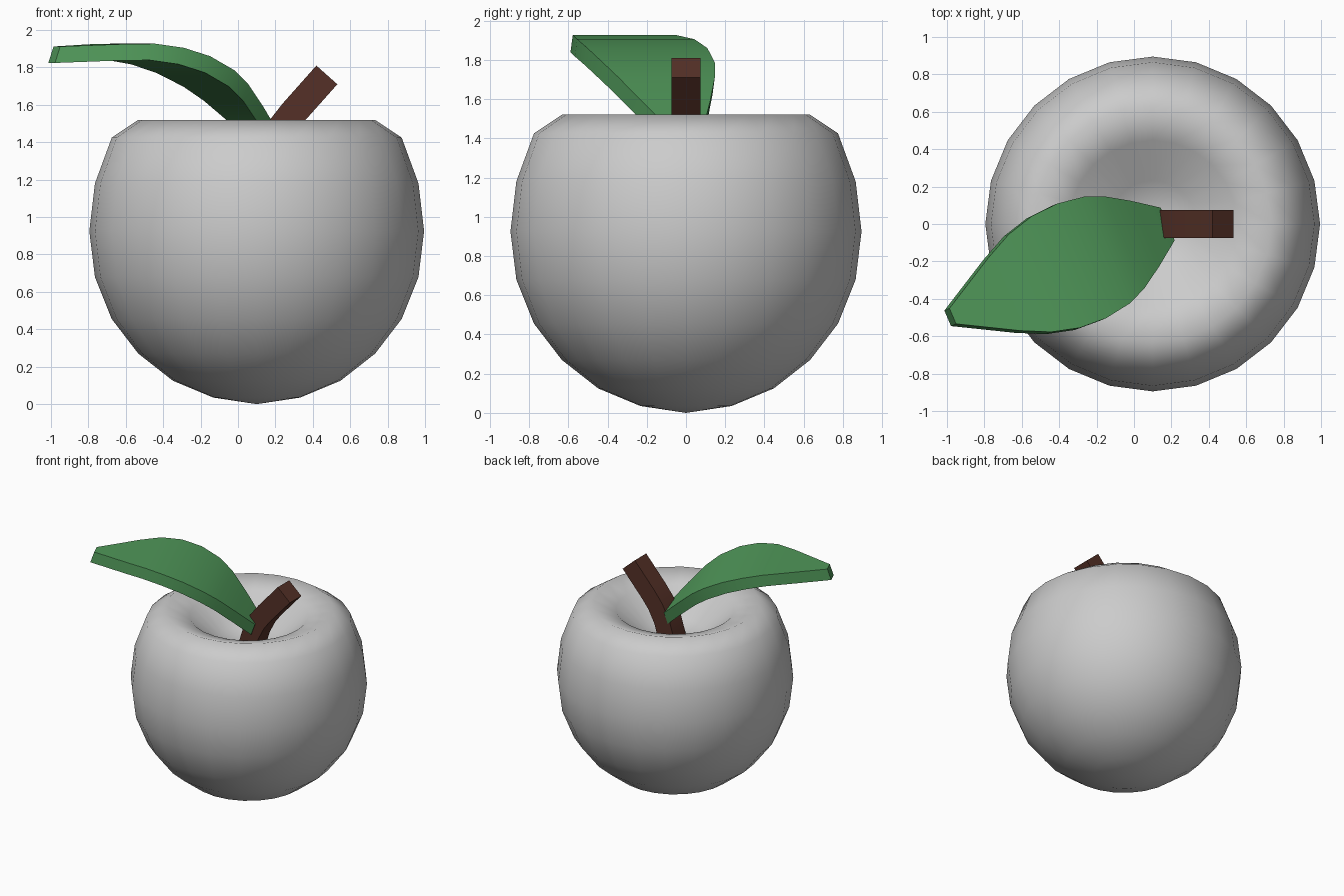
import bpy, bmesh, math
from mathutils import Vector

if "Cube" in bpy.data.objects:
    bpy.data.objects.remove(bpy.data.objects["Cube"])


def make_object(name, bm, angle, color=None):
    bmesh.ops.recalc_face_normals(bm, faces=bm.faces)
    mesh = bpy.data.meshes.new(name)
    bm.to_mesh(mesh)
    bm.free()
    obj = bpy.data.objects.new(name, mesh)
    bpy.context.collection.objects.link(obj)
    if color:
        mat = bpy.data.materials.new(name + "_color")
        mat.diffuse_color = color
        mat.use_nodes = True
        mat.node_tree.nodes["Principled BSDF"].inputs["Base Color"].default_value = mat.diffuse_color
        mesh.materials.append(mat)
    bpy.ops.object.select_all(action='DESELECT')
    obj.select_set(True)
    bpy.context.view_layer.objects.active = obj
    bpy.ops.object.shade_smooth_by_angle(angle=math.radians(angle))
    return obj


def loft(sections):
    """Closed solid bridging a list of four-cornered cross-sections."""
    bm = bmesh.new()
    rings = [[bm.verts.new(p) for p in sec] for sec in sections]
    for a, b in zip(rings, rings[1:]):
        for i in range(4):
            j = (i + 1) % 4
            bm.faces.new((a[i], a[j], b[j], b[i]))
    bm.faces.new(rings[0])
    bm.faces.new(rings[-1])
    return bm


# Fruit body: 24-sided lathe with a dimple on top
profile = [(0, 0.0), (0.232, 0.035), (0.448, 0.125), (0.633, 0.27),
           (0.775, 0.455), (0.865, 0.68), (0.895, 0.925), (0.865, 1.18),
           (0.775, 1.425), (0.633, 1.52), (0.448, 1.46), (0.232, 1.27),
           (0, 1.21)]
bm = bmesh.new()
verts = [bm.verts.new((0.1 + r, 0, z)) for r, z in profile]
edges = [bm.edges.new(pair) for pair in zip(verts, verts[1:])]
bmesh.ops.spin(bm, geom=verts + edges, cent=(0.1, 0, 0), axis=(0, 0, 1),
               angle=math.tau, steps=24, use_duplicate=False)
bmesh.ops.remove_doubles(bm, verts=bm.verts, dist=0.001)
make_object("fruit_body", bm, 80)

# Stem: square section swept along a bent path in the xz plane
path = [Vector((x, 0, z)) for x, z in
        [(0.11, 1.1), (0.13, 1.23), (0.17, 1.36), (0.23, 1.475),
         (0.297, 1.56), (0.475, 1.76)]]
half = 0.075
sections = []
for i, p in enumerate(path):
    d = (path[min(i + 1, len(path) - 1)] - path[max(i - 1, 0)]).normalized()
    n = Vector((-d.z, 0, d.x)) * half
    y = Vector((0, half, 0))
    sections.append([p + n + y, p + n - y, p - n - y, p - n + y])
make_object("stem", loft(sections), 35, (0.09, 0.03, 0.02, 1))

# Leaf: (distance along, half width, top height), thickened downwards
rows = [(0, 0.095, 1.45), (0.13, 0.19, 1.59), (0.25, 0.267, 1.71),
        (0.35, 0.31, 1.785), (0.5, 0.333, 1.86), (0.65, 0.325, 1.905),
        (0.8, 0.285, 1.927), (0.95, 0.213, 1.925), (1.25, 0.045, 1.912)]
along = Vector((-0.919, -0.394, 0))
across = Vector((-0.394, 0.919, 0))
under = along * 0.03 + Vector((0, 0, -0.088))
sections = []
for s, w, z in rows:
    mid = Vector((0.18, 0, z)) + along * s
    a, b = mid + across * w, mid - across * w
    sections.append([a, b, b + under, a + under])
make_object("leaf", loft(sections), 35, (0.08, 0.31, 0.1, 1))
